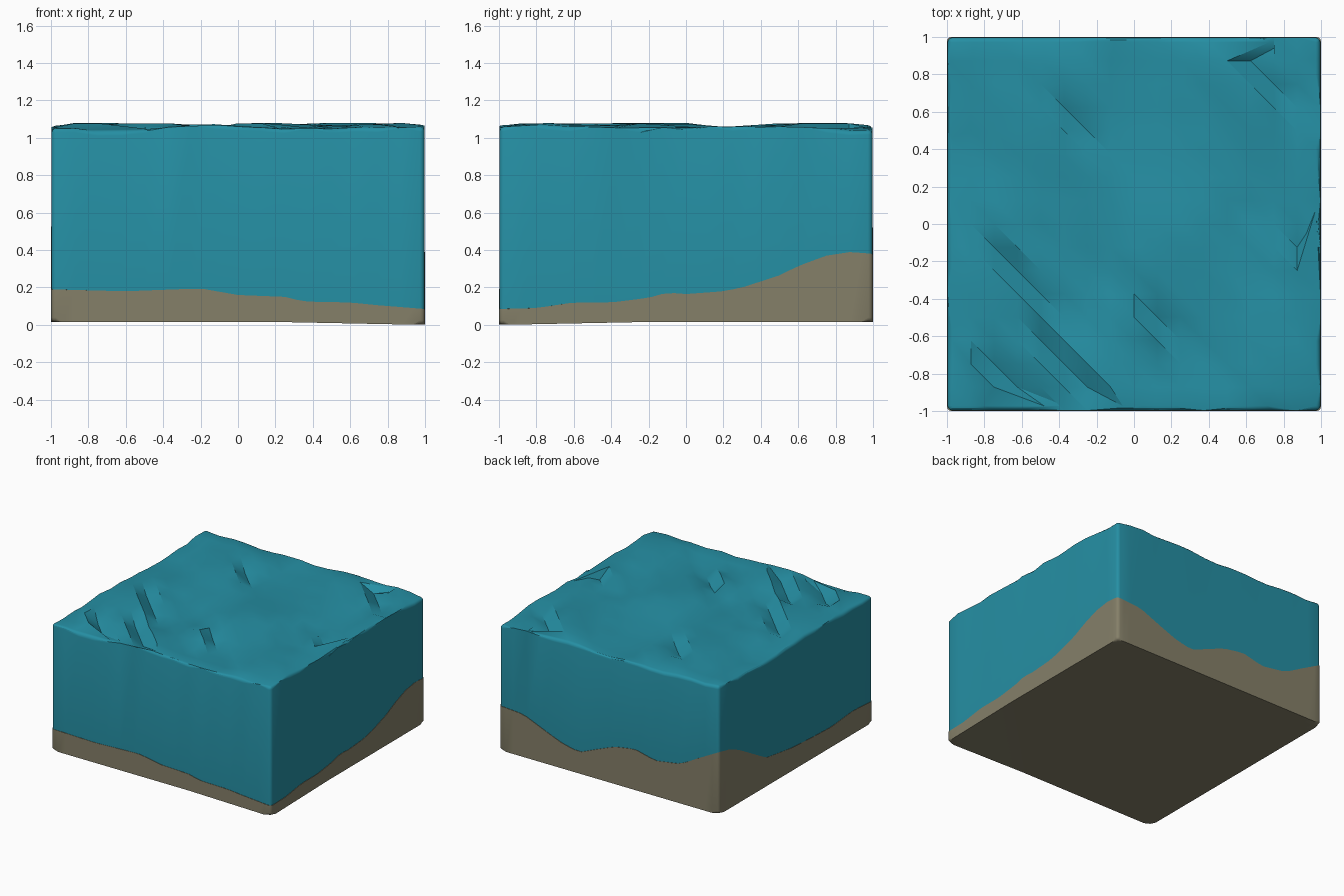
import bpy, bmesh, math, random

if "Cube" in bpy.data.objects:
    bpy.data.objects.remove(bpy.data.objects["Cube"], do_unlink=True)

random.seed(7)
N = 16            # wave cells per side
STEP = 2 / N


def material(name, rgb):
    m = bpy.data.materials.new(name)
    m.use_nodes = True
    m.diffuse_color = (*rgb, 1)
    bsdf = m.node_tree.nodes["Principled BSDF"]
    bsdf.inputs["Base Color"].default_value = (*rgb, 1)
    bsdf.inputs["Roughness"].default_value = 0.8
    return m


def lerp_profile(points, t):
    for (a, za), (b, zb) in zip(points, points[1:]):
        if t <= b:
            return za + (zb - za) * (t - a) / (b - a)
    return points[-1][1]


# Seabed height along each side of the block
FRONT = [(-1, .19), (-.6, .18), (-.2, .195), (0, .16), (.25, .15), (.35, .125),
         (.6, .12), (.75, .105), (1, .085)]
BACK = [(-1, .53), (-.83, .44), (-.65, .34), (-.42, .305), (-.235, .35), (-.05, .32),
        (.09, .265), (.27, .19), (.42, .22), (.55, .27), (.78, .365), (1, .38)]
LEFT = [(-1, .19), (-.73, .205), (-.46, .18), (-.2, .19), (.06, .205), (.385, .25),
        (.74, .45), (.86, .5), (1, .53)]
RIGHT = [(-1, .085), (-.8, .09), (-.6, .12), (-.4, .12), (-.2, .145), (-.1, .173),
         (0, .165), (.2, .18), (.3, .2), (.5, .265), (.6, .315), (.75, .37), (.88, .39), (1, .38)]


def bed(x, y):
    """Blend the four side profiles across the block."""
    u, v = (x + 1) / 2, (y + 1) / 2
    f, b = lerp_profile(FRONT, x), lerp_profile(BACK, x)
    l, r = lerp_profile(LEFT, y), lerp_profile(RIGHT, y)
    corners = (1-u)*(1-v)*.19 + u*(1-v)*.085 + (1-u)*v*.53 + u*v*.38
    return (1-v)*f + v*b + (1-u)*l + u*r - corners


def underside(x, y):
    """Flat, dipping slightly to the front corner."""
    return .015 * (1 - max(0, (x - y - 1.25) / .75))


# Wave heights: slanted swells, a little chop and some steep diagonal steps
waves = {}
for i in range(N + 1):
    for j in range(N + 1):
        x, y = i * STEP - 1, j * STEP - 1
        swell = .014 * math.sin(5 * (x + y) + 1) + .010 * math.sin(7 * x - 3 * y)
        rim = i in (0, N) or j in (0, N)
        chop = random.uniform(-.012, .012)
        waves[i, j] = min(1.08, 1.055 + (.6 if rim else 1) * (swell + chop))
for i0, j0, n in ((1, 7, 4), (3, 3, 3), (12, 15, 3), (1, 2, 2), (8, 4, 2), (14, 7, 2), (4, 13, 2)):
    for k in range(n):
        waves[i0 + k, j0 - k] = 1.078
        if i0 + k + 1 < N:
            waves[i0 + k + 1, j0 - k] = 1.015


def wave(x, y):
    return waves[round((x + 1) / STEP), round((y + 1) / STEP)]


def block(name, n, half, top, bottom, round_top, mat):
    """Square block between two height fields, with one rim and the upright edges rounded."""
    bm = bmesh.new()
    layers = []
    for height in (bottom, top):
        layers.append({(i, j): bm.verts.new(((2*i/n - 1) * half, (2*j/n - 1) * half,
                                             height(2*i/n - 1, 2*j/n - 1)))
                       for i in range(n + 1) for j in range(n + 1)})
    low, high = layers
    for i in range(n):
        for j in range(n):
            for g, flip in ((low, True), (high, False)):
                a, b, c, d = g[i, j], g[i+1, j], g[i+1, j+1], g[i, j+1]
                for tri in ((a, b, d), (b, c, d)):
                    bm.faces.new(tri[::-1] if flip else tri)
    # Walls around the outline
    ring = ([(i, 0) for i in range(n)] + [(n, j) for j in range(n)] +
            [(i, n) for i in range(n, 0, -1)] + [(0, j) for j in range(n, 0, -1)])
    for p, q in zip(ring, ring[1:] + ring[:1]):
        bm.faces.new((low[p], low[q], high[q], high[p]))
    # Rounded edges
    g = high if round_top else low
    edges = [bm.edges.get((g[p], g[q])) for p, q in zip(ring, ring[1:] + ring[:1])]
    edges += [bm.edges.get((low[p], high[p])) for p in ((0, 0), (n, 0), (n, n), (0, n))]
    bmesh.ops.bevel(bm, geom=edges, offset=.025, offset_type='OFFSET', segments=3,
                    profile=.5, affect='EDGES', clamp_overlap=True)
    bmesh.ops.recalc_face_normals(bm, faces=bm.faces[:])
    me = bpy.data.meshes.new(name)
    bm.to_mesh(me)
    bm.free()
    me.materials.append(mat)
    ob = bpy.data.objects.new(name, me)
    bpy.context.collection.objects.link(ob)
    bpy.ops.object.select_all(action='DESELECT')
    ob.select_set(True)
    bpy.context.view_layer.objects.active = ob
    bpy.ops.object.shade_smooth_by_angle(angle=math.radians(30))
    return ob


sand = material("sand", (.235, .216, .141))
water = material("water_blue", (.0185, .275, .37))

block("seabed", 32, 1.0, bed, underside, False, sand)
block("water", N, .997, wave, lambda x, y: bed(x, y) - .03, True, water)
